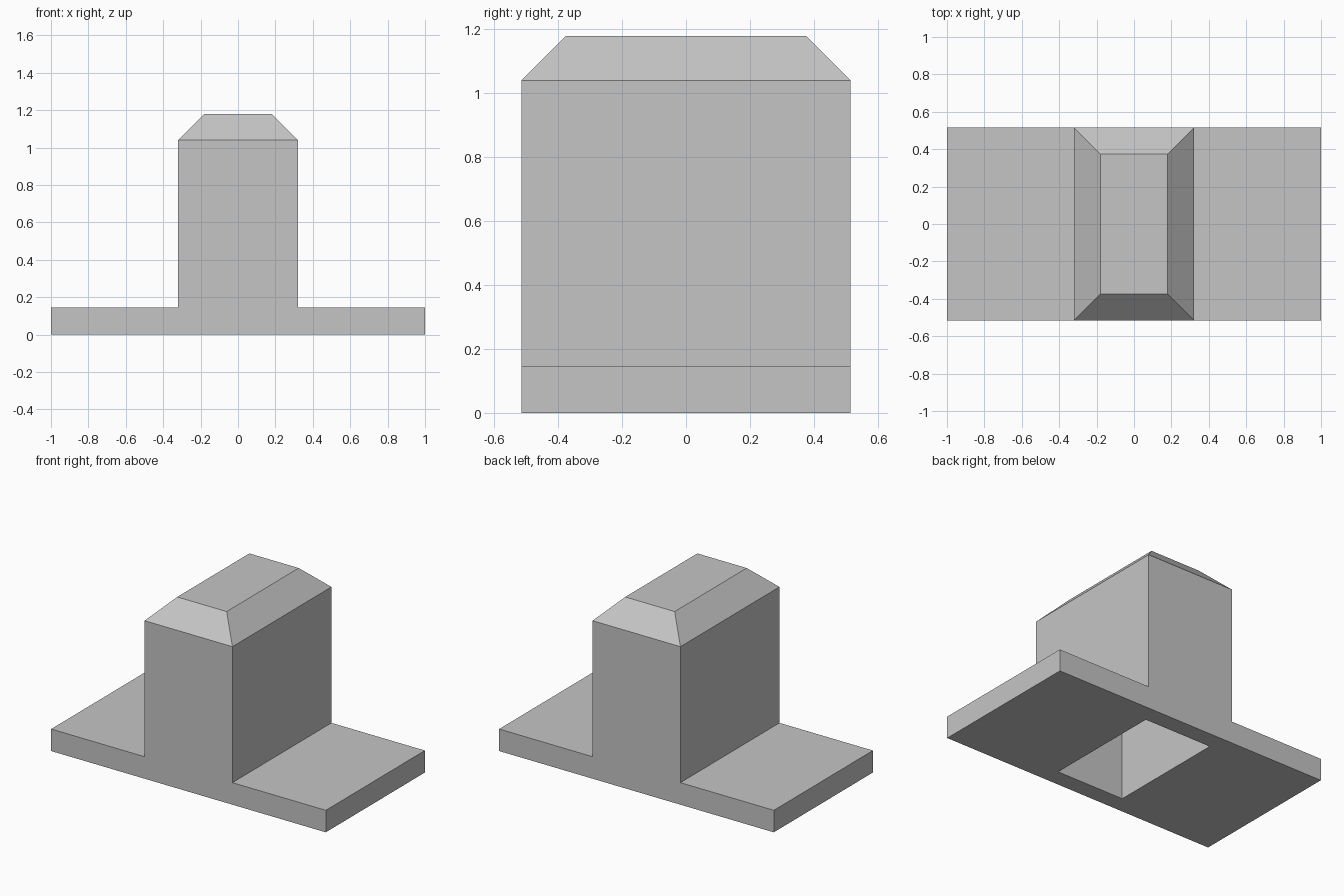
import bpy
import bmesh

cube = bpy.data.objects.get("Cube")
if cube:
    bpy.data.objects.remove(cube, do_unlink=True)

HALF_LEN, HALF_DEPTH, HALF_TOWER = 1.0, 0.515, 0.32
SLAB_Z, TOWER_Z, CHAMFER = 0.145, 1.04, 0.14
CAVITY_SIZE, CAVITY_TOP = (0.49, 0.80), 1.04

# Single grey finish
grey = bpy.data.materials.new("plain grey")
grey.use_nodes = True
colour = (0.56, 0.56, 0.56, 1)
grey.diffuse_color = colour
grey.node_tree.nodes["Principled BSDF"].inputs["Base Color"].default_value = colour


def add_object(name, bm):
    bmesh.ops.recalc_face_normals(bm, faces=bm.faces)
    mesh = bpy.data.meshes.new(name)
    bm.to_mesh(mesh)
    bm.free()
    mesh.materials.append(grey)
    obj = bpy.data.objects.new(name, mesh)
    bpy.context.collection.objects.link(obj)
    return obj


# Base flanges and tower: mirrored stepped profile extruded front to back
right_side = [(HALF_LEN, 0), (HALF_LEN, SLAB_Z), (HALF_TOWER, SLAB_Z), (HALF_TOWER, TOWER_Z)]
profile = right_side + [(-x, z) for x, z in reversed(right_side)]
bm = bmesh.new()
front = bm.faces.new([bm.verts.new((x, -HALF_DEPTH, z)) for x, z in profile])
extruded = bmesh.ops.extrude_face_region(bm, geom=[front])["geom"]
bmesh.ops.translate(bm, vec=(0, 2 * HALF_DEPTH, 0),
                    verts=[g for g in extruded if isinstance(g, bmesh.types.BMVert)])
bmesh.ops.recalc_face_normals(bm, faces=bm.faces)

# Chamfered cap: inset the tower top and lift it
top = max(bm.faces, key=lambda f: min(v.co.z for v in f.verts))
bmesh.ops.inset_region(bm, faces=[top], thickness=CHAMFER, use_even_offset=True)
bmesh.ops.translate(bm, vec=(0, 0, CHAMFER), verts=top.verts)
body = add_object("flanged_block", bm)

# Rectangular cavity open at the underside
bm = bmesh.new()
bmesh.ops.create_cube(bm, size=1)
bmesh.ops.scale(bm, vec=(*CAVITY_SIZE, CAVITY_TOP + 0.1), verts=bm.verts)
bmesh.ops.translate(bm, vec=(0, 0, (CAVITY_TOP - 0.1) / 2), verts=bm.verts)
cutter = add_object("cavity_cutter", bm)
cutter.hide_render = True

cut = body.modifiers.new("cavity", "BOOLEAN")
cut.operation = "DIFFERENCE"
cut.solver = "EXACT"
cut.object = cutter
bpy.context.view_layer.objects.active = body
bpy.ops.object.modifier_apply(modifier=cut.name)
bpy.data.objects.remove(cutter, do_unlink=True)
